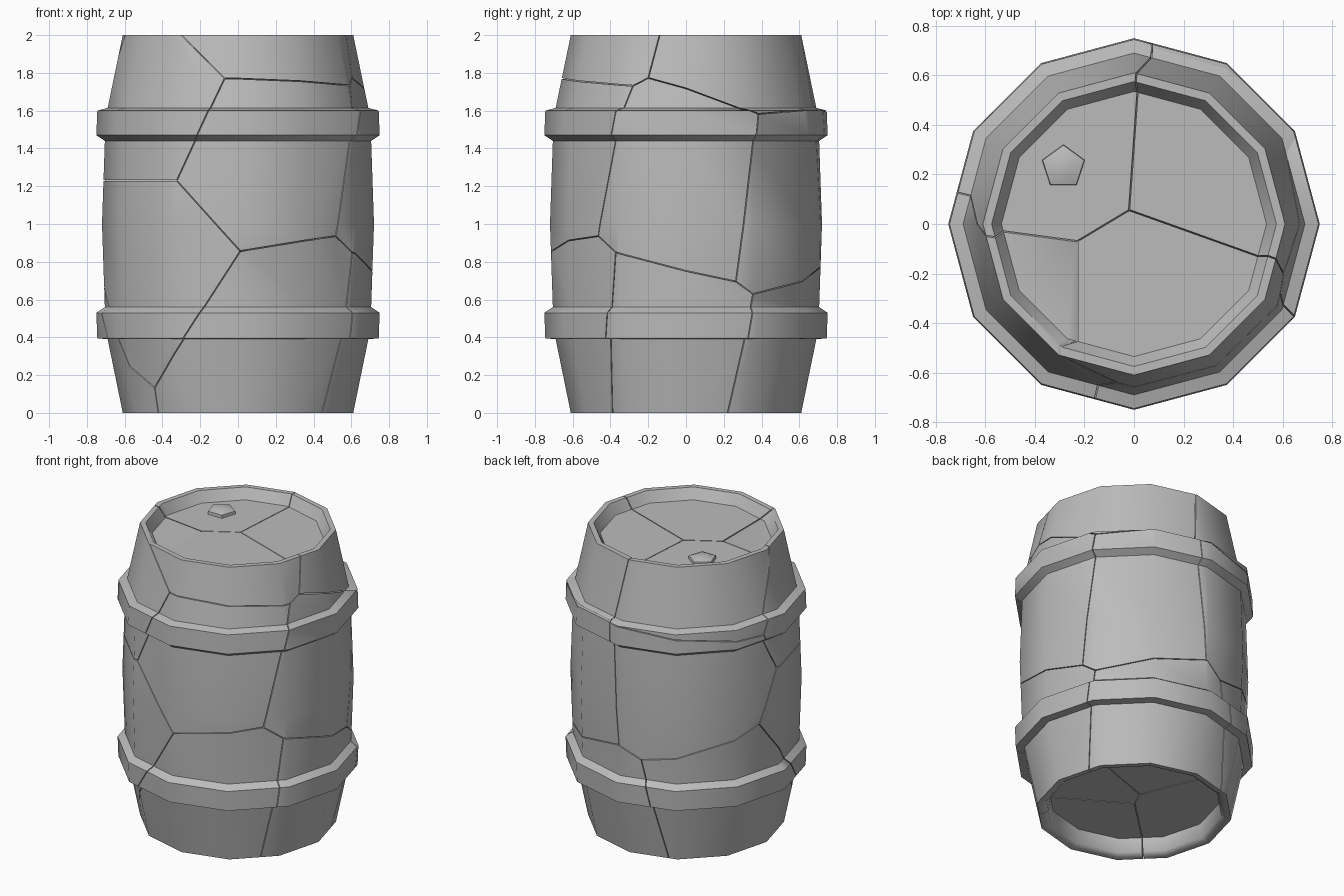
import bpy, bmesh, math
from mathutils import Vector

if "Cube" in bpy.data.objects:
    bpy.data.objects.remove(bpy.data.objects["Cube"])

SIDES = 12
GAP = 0.0025

grey = bpy.data.materials.new("plain grey")
grey.diffuse_color = (0.5, 0.5, 0.5, 1)
grey.use_nodes = True
grey.node_tree.nodes["Principled BSDF"].inputs["Base Color"].default_value = grey.diffuse_color


def finish(bm, name):
    bmesh.ops.recalc_face_normals(bm, faces=bm.faces[:])
    me = bpy.data.meshes.new(name)
    bm.to_mesh(me)
    bm.free()
    ob = bpy.data.objects.new(name, me)
    bpy.context.collection.objects.link(ob)
    me.materials.append(grey)
    bpy.ops.object.select_all(action='DESELECT')
    ob.select_set(True)
    bpy.context.view_layer.objects.active = ob
    bpy.ops.object.shade_smooth_by_angle(angle=math.radians(50))
    return ob


def lathe(profile, sides):
    """Closed solid of revolution from (radius, z) points, capped at both ends."""
    bm = bmesh.new()
    rings = [[bm.verts.new((r * math.cos(math.tau * i / sides),
                            r * math.sin(math.tau * i / sides), z))
              for i in range(sides)] for r, z in profile]
    for a, b in zip(rings, rings[1:]):
        for i in range(sides):
            j = (i + 1) % sides
            bm.faces.new((a[i], a[j], b[j], b[i]))
    bm.faces.new(rings[0])
    bm.faces.new(rings[-1])
    bmesh.ops.recalc_face_normals(bm, faces=bm.faces[:])
    return bm


# Barrel profile: recessed base, lower hoop, belly, upper hoop, recessed lid
profile = [(0.535, 0.11), (0.55, 0.02), (0.575, 0), (0.61, 0),
           (0.69, 0.39), (0.745, 0.395), (0.75, 0.53), (0.705, 0.56),
           (0.72, 1.0),
           (0.705, 1.44), (0.75, 1.47), (0.745, 1.6), (0.69, 1.615),
           (0.61, 2), (0.575, 2), (0.535, 1.93)]
barrel = lathe(profile, SIDES)

# Shard centres: the barrel is cracked into one cell around each
centres = [Vector(c) for c in (
    (-.45, -.35, 1.60), (-.45, -.35, .86), (.08, -.40, 1.35), (.10, -.35, 2.15),
    (.24, -.42, .40), (.42, -.12, .36), (.50, .08, 1.20), (.38, .45, 1.15),
    (.20, .50, .25), (.35, .35, 2.00), (-.30, .45, 1.20), (-.35, .40, 1.90),
    (-.40, .25, .40))]

for k, c in enumerate(centres):
    bm = barrel.copy()
    for o in centres:
        if o is c or not bm.faces:
            continue
        n = (o - c).normalized()
        cut = bmesh.ops.bisect_plane(
            bm, geom=bm.verts[:] + bm.edges[:] + bm.faces[:], dist=1e-5,
            plane_co=(o + c) / 2 - n * GAP, plane_no=n, clear_outer=True)
        edges = [e for e in cut["geom_cut"]
                 if isinstance(e, bmesh.types.BMEdge) and e.is_valid and e.is_boundary]
        if edges:
            bmesh.ops.holes_fill(bm, edges=edges, sides=0)
    finish(bm, f"barrel_shard_{k + 1}")
barrel.free()

# Five-sided bung on the lid
bung = lathe([(0.092, 1.92), (0.088, 1.95), (0.045, 1.965)], 5)
for v in bung.verts:
    v.co = Vector((-0.285 - v.co.y, 0.23 + v.co.x, v.co.z))
finish(bung, "bung")
